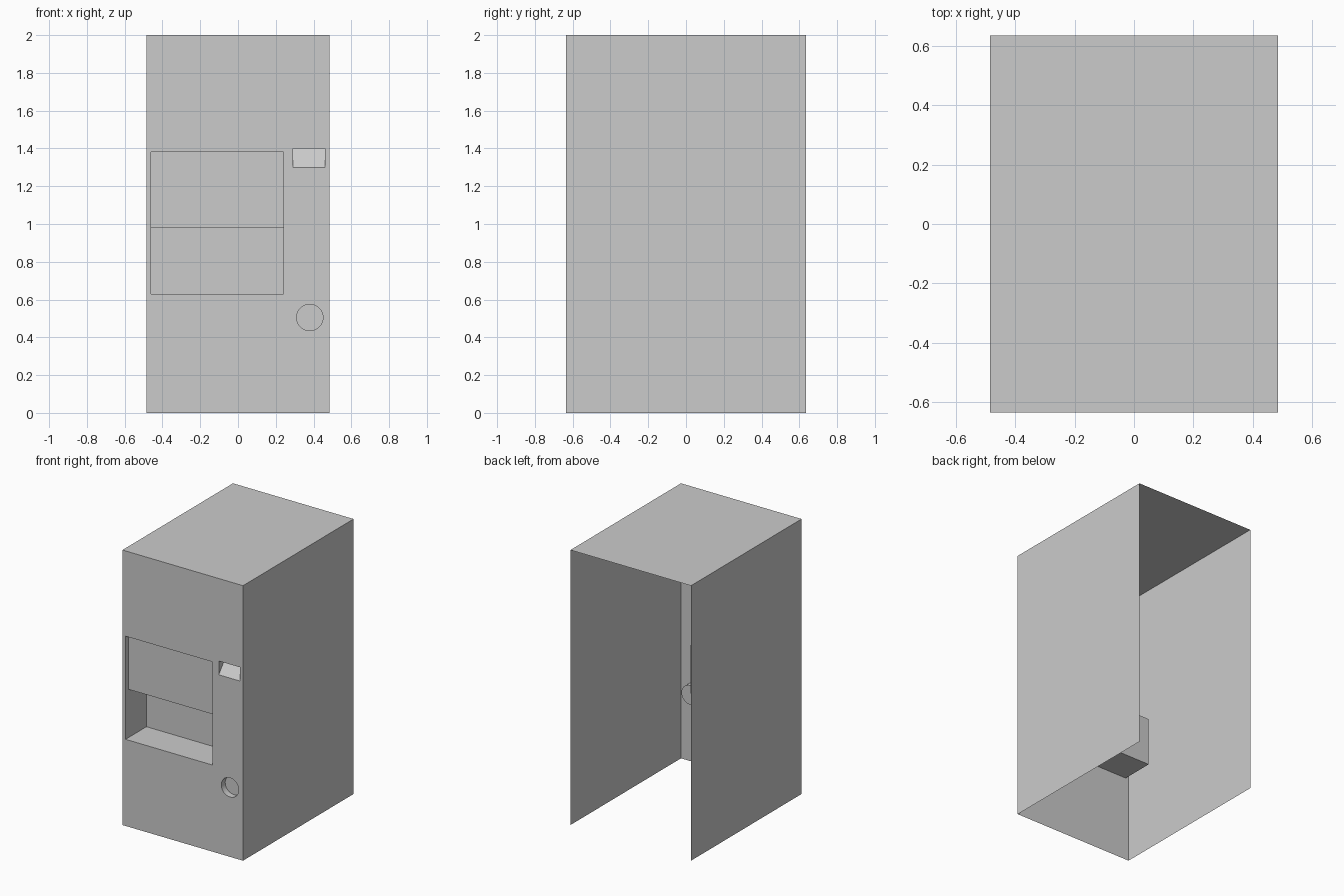
import bpy
import bmesh
import math
from mathutils import Matrix, Vector

default = bpy.data.objects.get("Cube")
if default:
    bpy.data.objects.remove(default, do_unlink=True)

W, D, H = 0.97, 1.27, 2.0      # cabinet size
FRONT = -D / 2

grey = bpy.data.materials.new("light grey")
grey.use_nodes = True
colour = (0.6, 0.6, 0.6, 1)
grey.diffuse_color = colour
grey.node_tree.nodes["Principled BSDF"].inputs["Base Color"].default_value = colour


def add_object(name, bm):
    bmesh.ops.recalc_face_normals(bm, faces=bm.faces)
    mesh = bpy.data.meshes.new(name)
    bm.to_mesh(mesh)
    bm.free()
    mesh.materials.append(grey)
    obj = bpy.data.objects.new(name, mesh)
    bpy.context.collection.objects.link(obj)
    return obj


def extrude_profile(name, x0, x1, profile):
    """Sweep a (depth behind the front, z) outline from x0 to x1."""
    bm = bmesh.new()
    face = bm.faces.new([bm.verts.new((x0, FRONT + d, z)) for d, z in profile])
    swept = bmesh.ops.extrude_face_region(bm, geom=[face])["geom"]
    verts = [v for v in swept if isinstance(v, bmesh.types.BMVert)]
    bmesh.ops.translate(bm, verts=verts, vec=(x1 - x0, 0, 0))
    return add_object(name, bm)


def round_cutter(name, x, z, radius, depth):
    bm = bmesh.new()
    place = Matrix.Translation((x, FRONT, z)) @ Matrix.Rotation(math.pi / 2, 4, "X")
    bmesh.ops.create_cone(bm, cap_ends=True, segments=32, radius1=radius,
                          radius2=radius, depth=2 * depth, matrix=place)
    return add_object(name, bm)


# Cabinet block
cabinet = extrude_profile("cabinet", -W / 2, W / 2, [(0, 0), (D, 0), (D, H), (0, H)])

# Stepped dispensing bay, sloped coin tray and round return cup
cutters = [
    extrude_profile("bay_cutter", -0.46, 0.24,
                    [(-0.1, 0.63), (0.24, 0.63), (0.24, 0.98),
                     (0.035, 0.98), (0.035, 1.38), (-0.1, 1.38)]),
    extrude_profile("tray_cutter", 0.29, 0.46,
                    [(-0.08, 1.20), (0.08, 1.40), (-0.08, 1.40)]),
    round_cutter("cup_cutter", 0.38, 0.505, 0.07, 0.045),
]
bpy.context.view_layer.objects.active = cabinet
for cutter in cutters:
    cutter.hide_render = True
    cut = cabinet.modifiers.new(cutter.name, "BOOLEAN")
    cut.operation = "DIFFERENCE"
    cut.solver = "EXACT"
    cut.object = cutter
    bpy.ops.object.modifier_apply(modifier=cut.name)
    bpy.data.objects.remove(cutter, do_unlink=True)

# Open the back and the underside, leaving a thin shell
bm = bmesh.new()
bm.from_mesh(cabinet.data)
open_faces = [f for f in bm.faces
              if all(v.co.z < 0.001 for v in f.verts)
              or all(v.co.y > D / 2 - 0.001 for v in f.verts)]
bmesh.ops.delete(bm, geom=open_faces, context="FACES")
bm.to_mesh(cabinet.data)
bm.free()

# Smooth only the round cup wall
bpy.ops.object.select_all(action="DESELECT")
cabinet.select_set(True)
bpy.ops.object.shade_smooth_by_angle(angle=math.radians(30))
